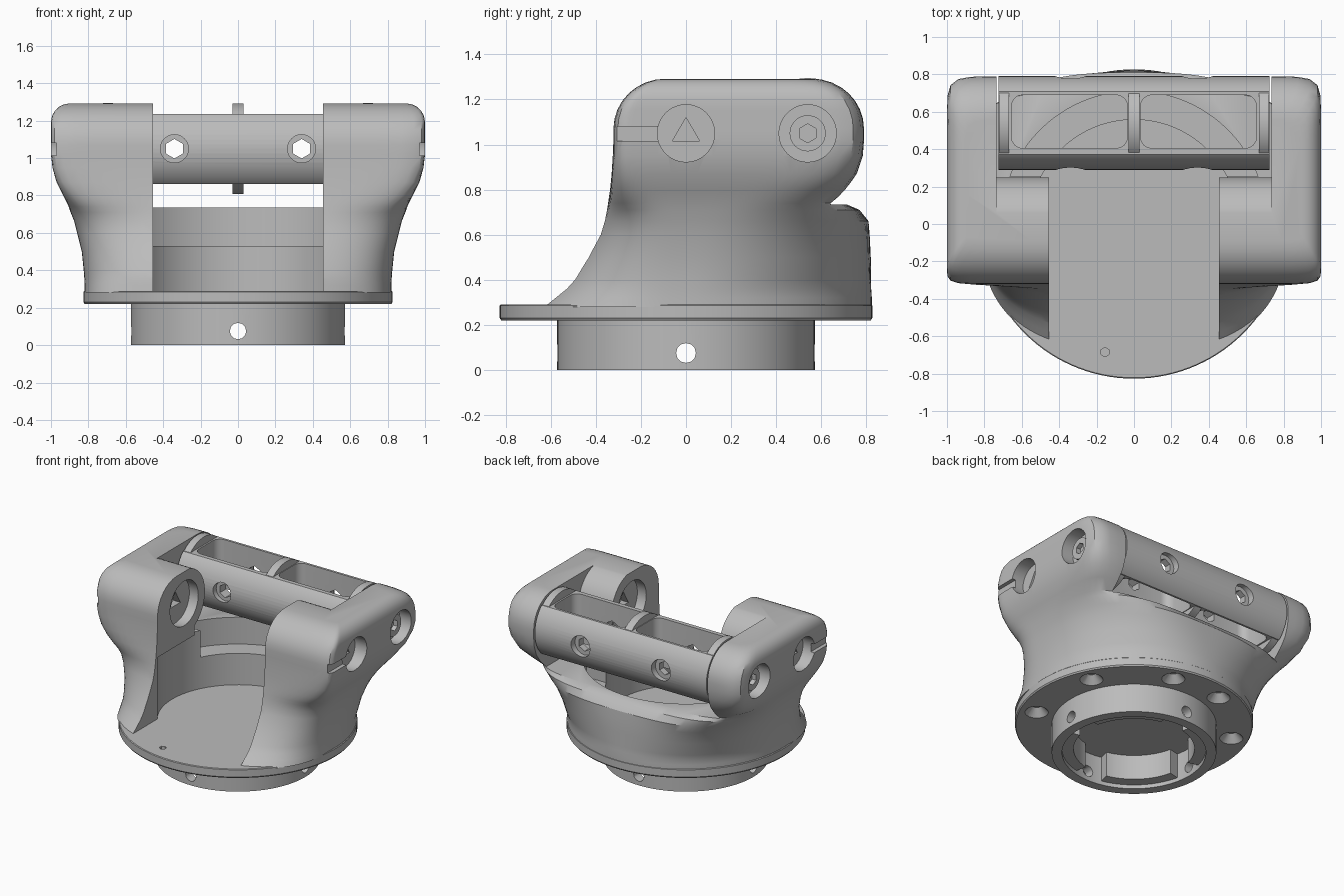
import bpy, bmesh, math
from math import sin, cos, pi, radians
from mathutils import Matrix, Vector

if "Cube" in bpy.data.objects:
    bpy.data.objects.remove(bpy.data.objects["Cube"])

grey = bpy.data.materials.new("plain grey")
grey.use_nodes = True
grey.diffuse_color = (0.5, 0.5, 0.5, 1)
grey.node_tree.nodes["Principled BSDF"].inputs["Base Color"].default_value = (0.5, 0.5, 0.5, 1)


def make(name, bm):
    bmesh.ops.recalc_face_normals(bm, faces=bm.faces)
    mesh = bpy.data.meshes.new(name)
    bm.to_mesh(mesh)
    bm.free()
    mesh.materials.append(grey)
    ob = bpy.data.objects.new(name, mesh)
    bpy.context.collection.objects.link(ob)
    return ob


def rod(name, start, end, r1, r2=None, sides=48):
    """Cylinder or cone between two points."""
    a, b = Vector(start), Vector(end)
    turn = (b - a).to_track_quat('Z', 'Y').to_matrix().to_4x4()
    bm = bmesh.new()
    bmesh.ops.create_cone(bm, cap_ends=True, segments=sides, radius1=r1,
                          radius2=r1 if r2 is None else r2, depth=(b - a).length,
                          matrix=Matrix.Translation((a + b) / 2) @ turn)
    return make(name, bm)


def box(name, low, high, bevel=0):
    bm = bmesh.new()
    bmesh.ops.create_cube(bm, size=1)
    for v in bm.verts:
        v.co = [l + (c + 0.5) * (h - l) for l, h, c in zip(low, high, v.co)]
    if bevel:
        bmesh.ops.bevel(bm, geom=bm.edges[:], offset=bevel, segments=4,
                        profile=0.5, affect='EDGES')
    return make(name, bm)


def loft(name, rings):
    """Skin a closed solid over equal rings of points."""
    bm = bmesh.new()
    rows = [[bm.verts.new(p) for p in ring] for ring in rings]
    n = len(rows[0])
    for low, high in zip(rows, rows[1:]):
        for i in range(n):
            j = (i + 1) % n
            bm.faces.new((low[i], low[j], high[j], high[i]))
    bm.faces.new(rows[0][::-1])
    bm.faces.new(rows[-1])
    return make(name, bm)


def arc(radius, start, end, steps=32):
    angles = [radians(start + (end - start) * i / steps) for i in range(steps + 1)]
    return [(radius * cos(a), radius * sin(a)) for a in angles]


def combine(target, tool, operation='DIFFERENCE'):
    mod = target.modifiers.new("combine", 'BOOLEAN')
    mod.operation, mod.object, mod.solver = operation, tool, 'EXACT'
    bpy.context.view_layer.objects.active = target
    bpy.ops.object.modifier_apply(modifier=mod.name)
    bpy.data.objects.remove(tool)


def smooth(ob, angle=32):
    bpy.ops.object.select_all(action='DESELECT')
    ob.select_set(True)
    bpy.context.view_layer.objects.active = ob
    bpy.ops.object.shade_smooth_by_angle(angle=radians(angle))


AXLE = 1.05    # height of both pivot axes
BAR_Y = 0.54   # depth of the crossbar axis


# Yoke body: round foot flaring into two squared arms
def section(z, half, front, back, power, count=144):
    ring = []
    for i in range(count):
        a = 2 * pi * (i + 0.5) / count
        c, s = cos(a), sin(a)
        p = power if s > 0 else power + 0.6   # front is a little squarer
        k = (abs(c) ** p + abs(s) ** p) ** (-1 / p)
        ring.append((half * k * c, (back if s > 0 else front) * k * s, z))
    return ring


rows = [(0.28, 0.82, 0.69, 0.825, 2), (0.32, 0.82, 0.635, 0.825, 2),
        (0.36, 0.822, 0.58, 0.822, 2), (0.40, 0.825, 0.535, 0.82, 2.1),
        (0.50, 0.835, 0.46, 0.82, 2.3), (0.60, 0.86, 0.395, 0.815, 2.6),
        (0.66, 0.875, 0.37, 0.81, 3), (0.71, 0.895, 0.355, 0.77, 3.7),
        (0.74, 0.905, 0.347, 0.70, 5), (0.80, 0.935, 0.337, 0.72, 8),
        (0.87, 0.97, 0.33, 0.76, 12), (0.95, 0.992, 0.325, 0.785, 16),
        (1.02, 1.0, 0.322, 0.79, 19)]
for i in range(9):
    t = pi / 2 * i / 8
    z, inset = 1.07 + 0.222 * sin(t), 0.23 * (1 - cos(t))
    edge = max(0, 0.1 - (1.292 - z))
    half = 0.9 + math.sqrt(max(0, 0.01 - edge * edge))
    rows.append((z, half, 0.322 - inset, 0.79 - inset, 19))
body = loft("yoke_body", [section(*r) for r in rows])

# Hollow: front opening, round well, stepped rear recess, crossbar slot
combine(body, box("opening", (-0.455, -1, 0.2), (0.455, 0.3, 2)))
combine(body, rod("well", (0, 0, 0.2), (0, 0, 0.76), 0.558, sides=96))
recess = arc(0.71, 21, 159, 48)
combine(body, loft("recess", [[(x, y, z) for x, y in recess] for z in (0.53, 0.9)]))
boss = arc(0.25, -60, 90, 24)
slot = [(1.2, 0.735), (boss[0][0], 0.735)] + [(y, z + AXLE) for y, z in boss]
slot += [(0, 1.5), (1.2, 1.5)]
combine(body, loft("slot", [[(x, y, z) for y, z in slot] for x in (-0.735, 0.735)]))

# Pivot sockets, outer grooves and inner boss recesses on both arms
for s in (-1, 1):
    for y in (0, BAR_Y):
        combine(body, rod("socket", (s * 0.9, y, AXLE), (s * 1.1, y, AXLE), 0.127))
    combine(body, rod("boss_recess", (s * 0.4, 0, AXLE), (s * 0.53, 0, AXLE), 0.17))
    for start, end in ((0.5, 0.7), (0.85, 0.95)):
        combine(body, rod("key", (s * start, 0, AXLE), (s * end, 0, AXLE), 0.07, sides=3))
    x0, x1 = sorted((s * 0.97, s * 1.1))
    combine(body, box("groove", (x0, -0.5, 1.015), (x1, -0.1, 1.08)))
smooth(body)

# Pivot bolt heads for the crossbar
for s, side in ((-1, "right"), (1, "left")):
    head = rod(side + "_pivot_bolt", (s * 0.88, BAR_Y, AXLE), (s * 0.945, BAR_Y, AXLE), 0.08)
    combine(head, rod("hex", (s * 0.91, BAR_Y, AXLE), (s * 1.0, BAR_Y, AXLE), 0.042, sides=6))
    smooth(head)

# Crossbar: round bar with flattened top and bottom and two open pockets
bar = rod("crossbar", (-0.725, BAR_Y, AXLE), (0.725, BAR_Y, AXLE), 0.25, sides=64)
combine(bar, box("flats", (-1, 0, AXLE - 0.188), (1, 1, AXLE + 0.185)), 'INTERSECT')
for s in (-1, 1):
    x0, x1 = sorted((s * 0.035, s * 0.655))
    combine(bar, box("pocket", (x0, 0.405, 0.6), (x1, 0.69, 1.5), 0.06))
    x = s * 0.34
    combine(bar, rod("bolt_hole", (x, 0.1, AXLE), (x, 1, AXLE), 0.052, sides=6))
    combine(bar, rod("bolt_recess", (x, 0.24, AXLE), (x, 0.33, AXLE), 0.075))
    combine(bar, rod("bolt_recess", (x, 0.74, AXLE), (x, 0.9, AXLE), 0.08))
smooth(bar)

# Round web between the pockets and round end flanges of the crossbar
for name, x, half, radius in (("crossbar_web", 0, 0.03, 0.243),
                              ("right_bar_flange", -0.695, 0.028, 0.245),
                              ("left_bar_flange", 0.695, 0.028, 0.245)):
    smooth(rod(name, (x - half, BAR_Y, AXLE), (x + half, BAR_Y, AXLE), radius, sides=64))

# Base flange with countersunk holes underneath
flange = loft("base_flange", [[(x * r, y * r, z) for x, y in arc(1, 0, 357, 119)]
                              for z, r in ((0.22, 0.82), (0.23, 0.827), (0.285, 0.827), (0.29, 0.822))])
for deg in (-25, 25, 73, 107, 155, 205):
    x, y = 0.7 * cos(radians(deg)), 0.7 * sin(radians(deg))
    combine(flange, rod("countersink", (x, y, 0.2), (x, y, 0.275), 0.1, 0.03, 24))
combine(flange, rod("locating_dent", (-0.155, -0.685, 0.265), (-0.155, -0.685, 0.32), 0.025, sides=6))
smooth(flange)

# Mounting collar: open ring with inner pads and four radial holes
collar = rod("mounting_collar", (0, 0, 0), (0, 0, 0.225), 0.572, sides=96)
combine(collar, rod("bore", (0, 0, -0.1), (0, 0, 0.4), 0.5, sides=96))
for k in range(4):
    mid = 45 + 90 * k
    pad = arc(0.42, mid - 32, mid + 32) + arc(0.52, mid + 32, mid - 32)
    combine(collar, loft("pad", [[(x, y, z) for x, y in pad] for z in (0.03, 0.222)]), 'UNION')
for d in ((1, 0), (0, 1)):
    combine(collar, rod("radial_hole", (-d[0], -d[1], 0.075), (d[0], d[1], 0.075), 0.044, sides=12))
smooth(collar)
